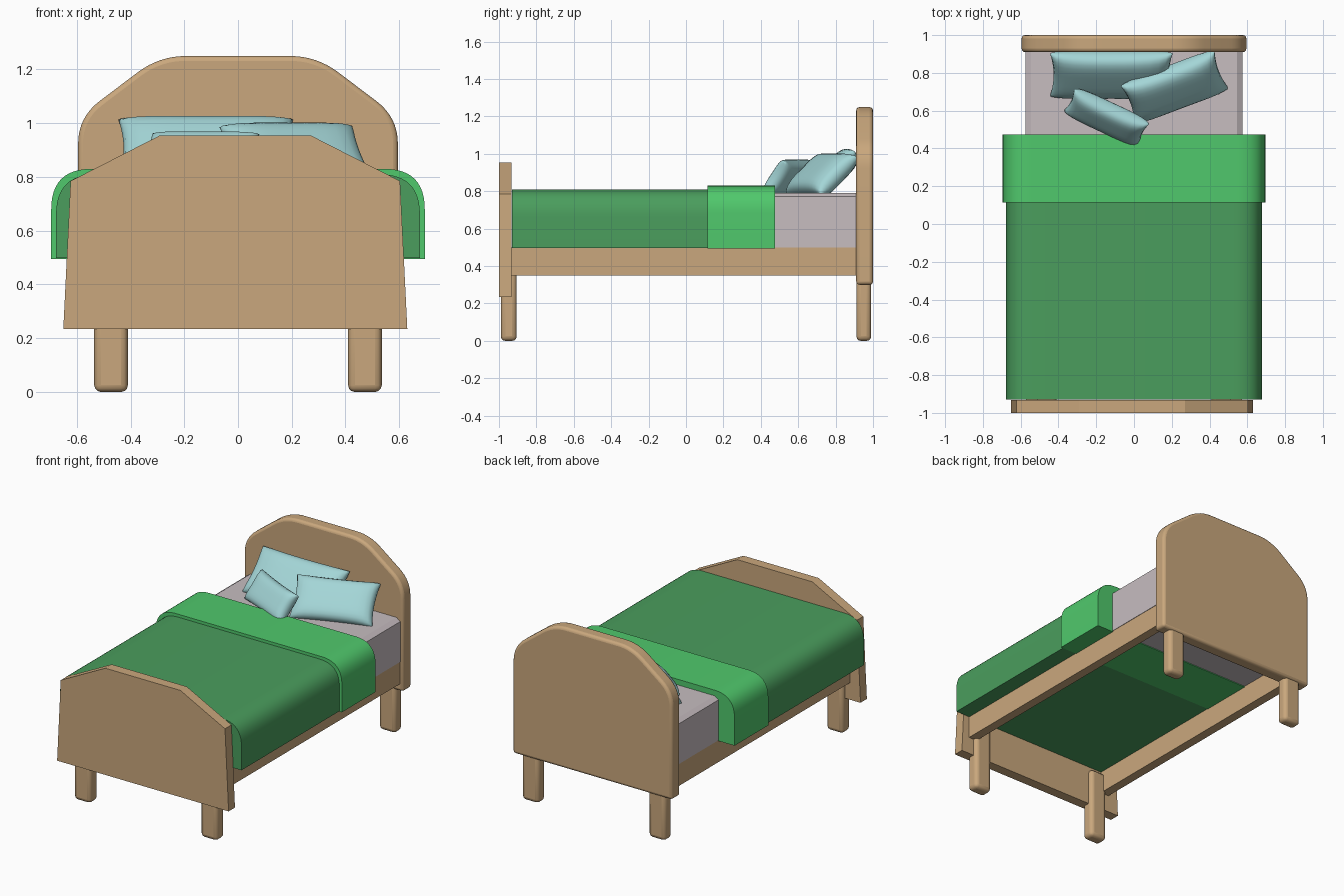
import bpy, bmesh, math
from mathutils import Vector, Matrix

default = bpy.data.objects.get("Cube")
if default:
    bpy.data.objects.remove(default)


def material(name, r, g, b):
    m = bpy.data.materials.new(name)
    m.use_nodes = True
    m.diffuse_color = (r, g, b, 1)
    m.node_tree.nodes["Principled BSDF"].inputs["Base Color"].default_value = (r, g, b, 1)
    return m


WOOD = material("warm wood", 0.59, 0.39, 0.205)
GREEN = material("dark green cloth", 0.069, 0.34, 0.11)
LIGHT = material("light green cloth", 0.08, 0.58, 0.15)
SHEET = material("pale mauve sheet", 0.57, 0.51, 0.53)
PILLOW = material("pale blue cloth", 0.37, 0.67, 0.68)


def finish(name, bm, mat, bevel=0, segments=2, smooth=True):
    bmesh.ops.recalc_face_normals(bm, faces=bm.faces)
    mesh = bpy.data.meshes.new(name)
    bm.to_mesh(mesh)
    bm.free()
    mesh.materials.append(mat)
    ob = bpy.data.objects.new(name, mesh)
    bpy.context.collection.objects.link(ob)
    if bevel:
        mod = ob.modifiers.new("Rounded edges", "BEVEL")
        mod.width = bevel
        mod.segments = segments
        mod.limit_method = "ANGLE"
        mod.angle_limit = math.radians(45)
    if smooth:
        bpy.ops.object.select_all(action="DESELECT")
        ob.select_set(True)
        bpy.context.view_layer.objects.active = ob
        bpy.ops.object.shade_smooth_by_angle(angle=math.radians(40))
    return ob


def box(name, mat, x, y, z, **kw):
    bm = bmesh.new()
    bmesh.ops.create_cube(bm, size=1)
    for v in bm.verts:
        v.co = [lo + (c + 0.5) * (hi - lo) for c, (lo, hi) in zip(v.co, (x, y, z))]
    return finish(name, bm, mat, **kw)


def slab(name, mat, profile, y, **kw):
    """Extrude an x-z outline along y."""
    bm = bmesh.new()
    face = bm.faces.new([bm.verts.new((px, y[0], pz)) for px, pz in profile])
    new = bmesh.ops.extrude_face_region(bm, geom=[face])["geom"]
    moved = [v for v in new if isinstance(v, bmesh.types.BMVert)]
    bmesh.ops.translate(bm, verts=moved, vec=(0, y[1] - y[0], 0))
    return finish(name, bm, mat, **kw)


def mirrored(half):
    return half + [(-x, z) for x, z in reversed(half)]


def fillet(before, corner, after, reach, steps=8):
    """Points of a rounded corner."""
    a, c, b = Vector(before), Vector(corner), Vector(after)
    p, q = c + (a - c).normalized() * reach, c + (b - c).normalized() * reach
    pts = []
    for i in range(steps + 1):
        t = i / steps
        pts.append(tuple(p * (1 - t) ** 2 + c * (2 * t * (1 - t)) + q * t * t))
    return pts


# Headboard with a rounded shoulder outline
foot, shoulder, peak = (0.595, 0.30), (0.595, 1.022), (0.293, 1.25)
half = [foot] + fillet(foot, shoulder, peak, 0.1) + fillet(shoulder, peak, (0, 1.25), 0.1)
slab("headboard", WOOD, mirrored(half), (0.91, 1.0), bevel=0.018, segments=3)

# Footboard, plain and angular, sitting slightly off centre
outline = mirrored([(0.64, 0.235), (0.613, 0.785), (0.28, 0.955)])
slab("footboard", WOOD, [(x - 0.01, z) for x, z in outline], (-1.0, -0.932), smooth=False)

# Legs and side rails
for side, s in (("left", 1), ("right", -1)):
    span = sorted((s * 0.41, s * 0.535))
    box("front_leg_" + side, WOOD, span, (-0.99, -0.905), (0, 0.48), bevel=0.025, segments=3)
    box("back_leg_" + side, WOOD, span, (0.911, 0.99), (0, 0.45), bevel=0.025, segments=3)
    box("side_rail_" + side, WOOD, sorted((s * 0.51, s * 0.572)), (-0.935, 0.915),
        (0.35, 0.5), smooth=False)

# Mattress with a softened upper edge
slab("mattress", SHEET, mirrored([(0.575, 0.5), (0.575, 0.772), (0.545, 0.792)]),
     (-0.92, 0.912), smooth=False)


# Blanket and its folded-back band
def cover(name, mat, width, bottom, top, y):
    half = [(width, bottom)] + fillet((width, bottom), (width, top), (0, top), 0.15, 12)
    slab(name, mat, mirrored(half), y)


cover("blanket", GREEN, 0.677, 0.498, 0.81, (-0.93, 0.13))
cover("blanket_fold", LIGHT, 0.695, 0.495, 0.83, (0.115, 0.475))


# Pillows: plump cushions leaning back toward the headboard
def pillow(name, size, centre, tilt, yaw):
    bm = bmesh.new()
    n = 14
    for side in (1, -1):
        bmesh.ops.create_grid(bm, x_segments=n, y_segments=n, size=1,
                              matrix=Matrix.Translation((0, 0, side)))
    for v in bm.verts:
        u, w, side = v.co
        # Bunch the grid toward the rim so the edge stays round
        u, w = math.sin(u * math.pi / 2), math.sin(w * math.pi / 2)
        puff = (max(0, 1 - u ** 4) * max(0, 1 - w ** 4)) ** 0.4
        pinch = 0.06
        v.co = (u * (1 - pinch * (1 - w * w) * u * u) * size[0] / 2,
                w * (1 - pinch * (1 - u * u) * w * w) * size[1] / 2,
                side * puff * size[2] / 2)
    bmesh.ops.remove_doubles(bm, verts=bm.verts, dist=0.0005)
    bm.transform(Matrix.Translation(centre) @ Matrix.Rotation(math.radians(yaw), 4, "Z")
                 @ Matrix.Rotation(math.radians(tilt), 4, "X"))
    ob = finish(name, bm, PILLOW, smooth=False)
    for p in ob.data.polygons:
        p.use_smooth = True


pillow("back_pillow", (0.65, 0.32, 0.13), (-0.12, 0.79, 0.90), 45, 0)
pillow("left_pillow", (0.53, 0.29, 0.13), (0.215, 0.725, 0.885), 44, 20.5)
pillow("small_pillow", (0.44, 0.21, 0.11), (-0.145, 0.565, 0.875), 54, -25)
